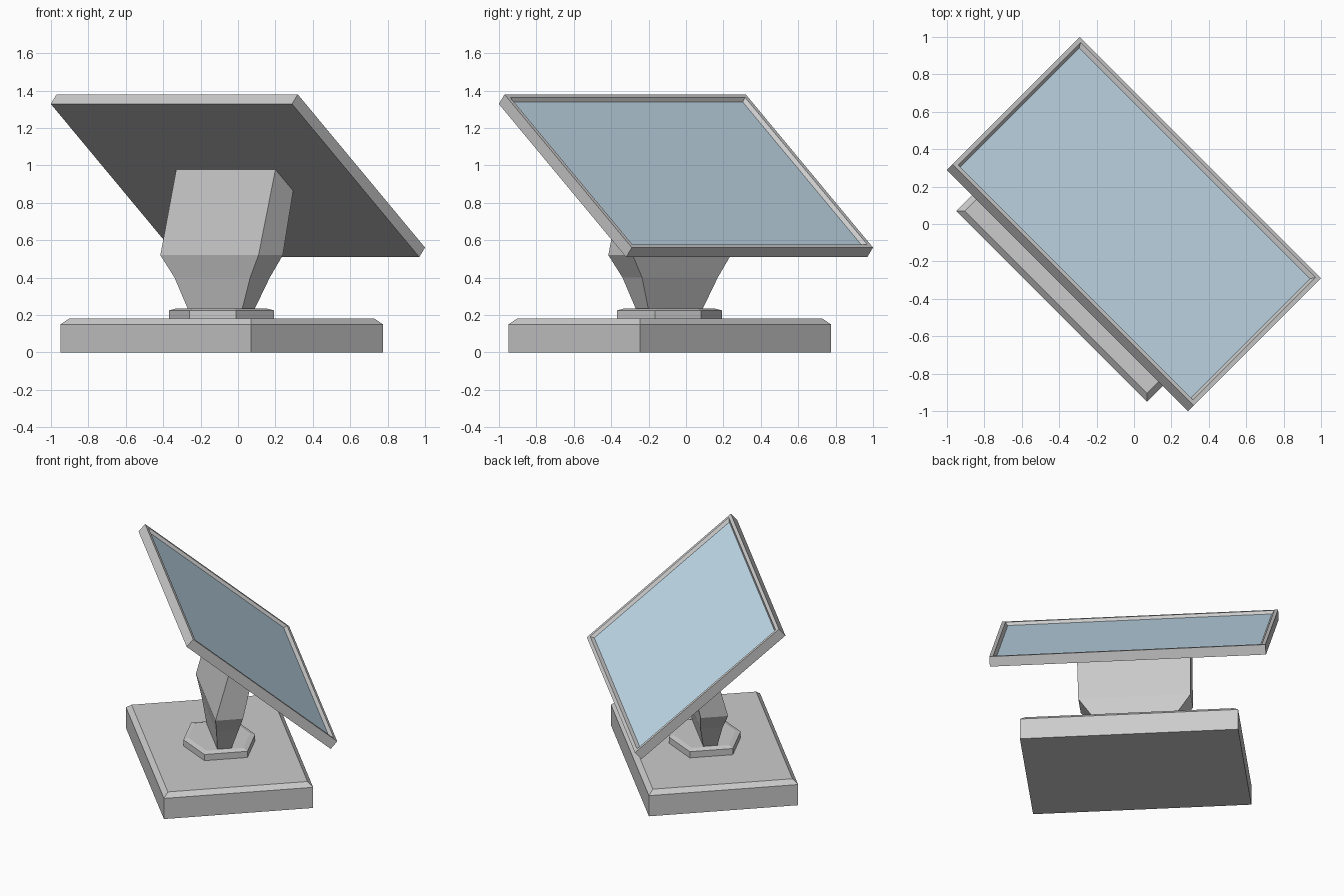
import bpy
import bmesh
from math import radians
from mathutils import Matrix, Vector

if "Cube" in bpy.data.objects:
    bpy.data.objects.remove(bpy.data.objects["Cube"])

TURN = Matrix.Rotation(radians(-45), 4, 'Z')   # whole model is turned 45 degrees
TILT = Matrix.Translation((0, 0.021, 0.97)) @ Matrix.Rotation(radians(-40.4), 4, 'X')


def rect(x, y0, y1, z, z1=None):
    """Ring of four points; z1 is the height of the far (y1) edge."""
    z1 = z if z1 is None else z1
    return [(-x, y0, z), (x, y0, z), (x, y1, z1), (-x, y1, z1)]


def loft(name, rings, local=Matrix()):
    """Closed flat-shaded solid through rings of equal point count."""
    bm = bmesh.new()
    loops = [[bm.verts.new(TURN @ local @ Vector(p)) for p in r] for r in rings]
    n = len(loops[0])
    for a, b in zip(loops, loops[1:]):
        for i in range(n):
            j = (i + 1) % n
            bm.faces.new((a[i], a[j], b[j], b[i]))
    bm.faces.new(loops[0][::-1])
    bm.faces.new(loops[-1])
    bmesh.ops.recalc_face_normals(bm, faces=bm.faces)
    mesh = bpy.data.meshes.new(name)
    bm.to_mesh(mesh)
    bm.free()
    obj = bpy.data.objects.new(name, mesh)
    bpy.context.collection.objects.link(obj)
    return obj


# Foot plate with chamfered top edge
loft("base", [rect(0.721, -0.622, 0.375, 0),
              rect(0.721, -0.622, 0.375, 0.15),
              rect(0.689, -0.590, 0.343, 0.18)])


# Six-sided swivel collar
def hexagon(s, z):
    pts = [(0, -0.24), (0.252, -0.144), (0.252, 0.144),
           (0, 0.24), (-0.252, 0.144), (-0.252, -0.144)]
    return [(x * s, y * s - 0.125, z) for x, y in pts]


loft("swivel_collar", [hexagon(1, 0.17), hexagon(1, 0.225), hexagon(0.86, 0.235)])

# Flared neck, cut at the top to meet the tilted screen back
loft("neck", [rect(0.202, -0.173, -0.081, 0.225),
              rect(0.286, -0.194, -0.046, 0.40),
              rect(0.371, -0.216, -0.032, 0.52),
              rect(0.375, -0.092, 0.042, 0.978, 0.864)])

# Screen frame with a sloped recess
W, H = 0.912, 0.632


def panel(inset, z):
    return rect(W - inset, -H + inset, H - inset, z)


loft("screen_frame", [panel(0, -0.067), panel(0, 0), panel(0.024, 0),
                      panel(0.042, -0.024)], TILT)

# Blue glass lying in the recess
glass = loft("screen_glass", [panel(0.042, -0.024), panel(0.040, -0.020)], TILT)
blue = bpy.data.materials.new("glass_blue")
blue.diffuse_color = (0.55, 0.72, 0.84, 1)
blue.use_nodes = True
blue.node_tree.nodes["Principled BSDF"].inputs["Base Color"].default_value = blue.diffuse_color
glass.data.materials.append(blue)
